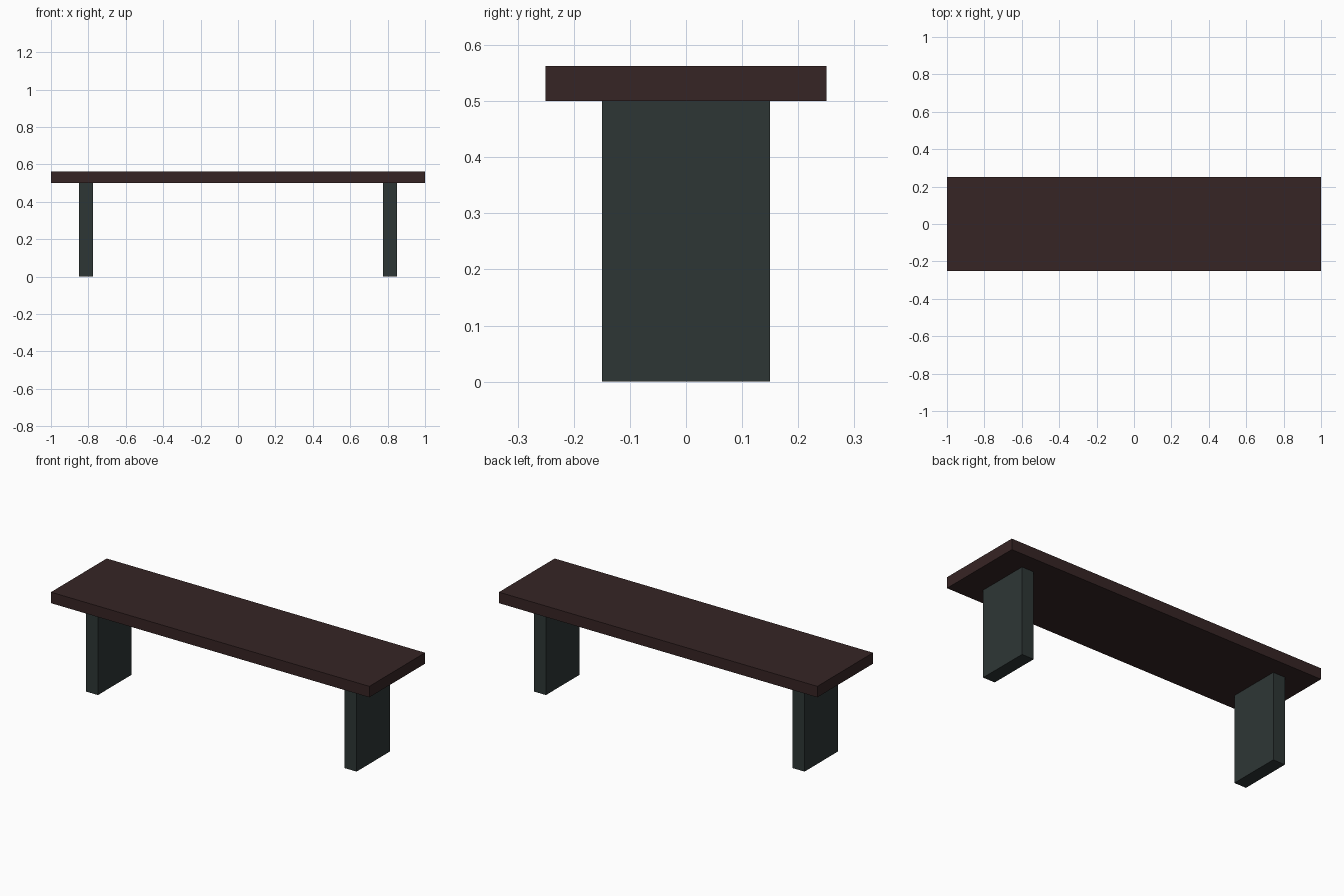
import bpy

cube = bpy.data.objects.get("Cube")
if cube:
    bpy.data.objects.remove(cube, do_unlink=True)


def make_material(name, rgb):
    mat = bpy.data.materials.new(name)
    mat.use_nodes = True
    color = (*rgb, 1.0)
    mat.diffuse_color = color
    mat.node_tree.nodes["Principled BSDF"].inputs["Base Color"].default_value = color
    return mat


def make_box(name, size, center, mat):
    bpy.ops.mesh.primitive_cube_add(size=1, location=center)
    obj = bpy.context.object
    obj.name = name
    obj.scale = size
    bpy.ops.object.transform_apply(location=False, rotation=False, scale=True)
    obj.data.materials.append(mat)
    return obj


dark_wood = make_material("dark brown wood", (0.037, 0.018, 0.018))
slate = make_material("dark slate", (0.027, 0.037, 0.036))

LEG_HEIGHT = 0.5
TOP_THICKNESS = 0.0625

# Seat plank
make_box("seat", (2, 0.5, TOP_THICKNESS),
         (0, 0, LEG_HEIGHT + TOP_THICKNESS / 2), dark_wood)

# Slab legs, one near each end
for name, side in (("left_leg", 1), ("right_leg", -1)):
    make_box(name, (0.075, 0.3, LEG_HEIGHT),
             (side * 0.8125, 0, LEG_HEIGHT / 2), slate)
